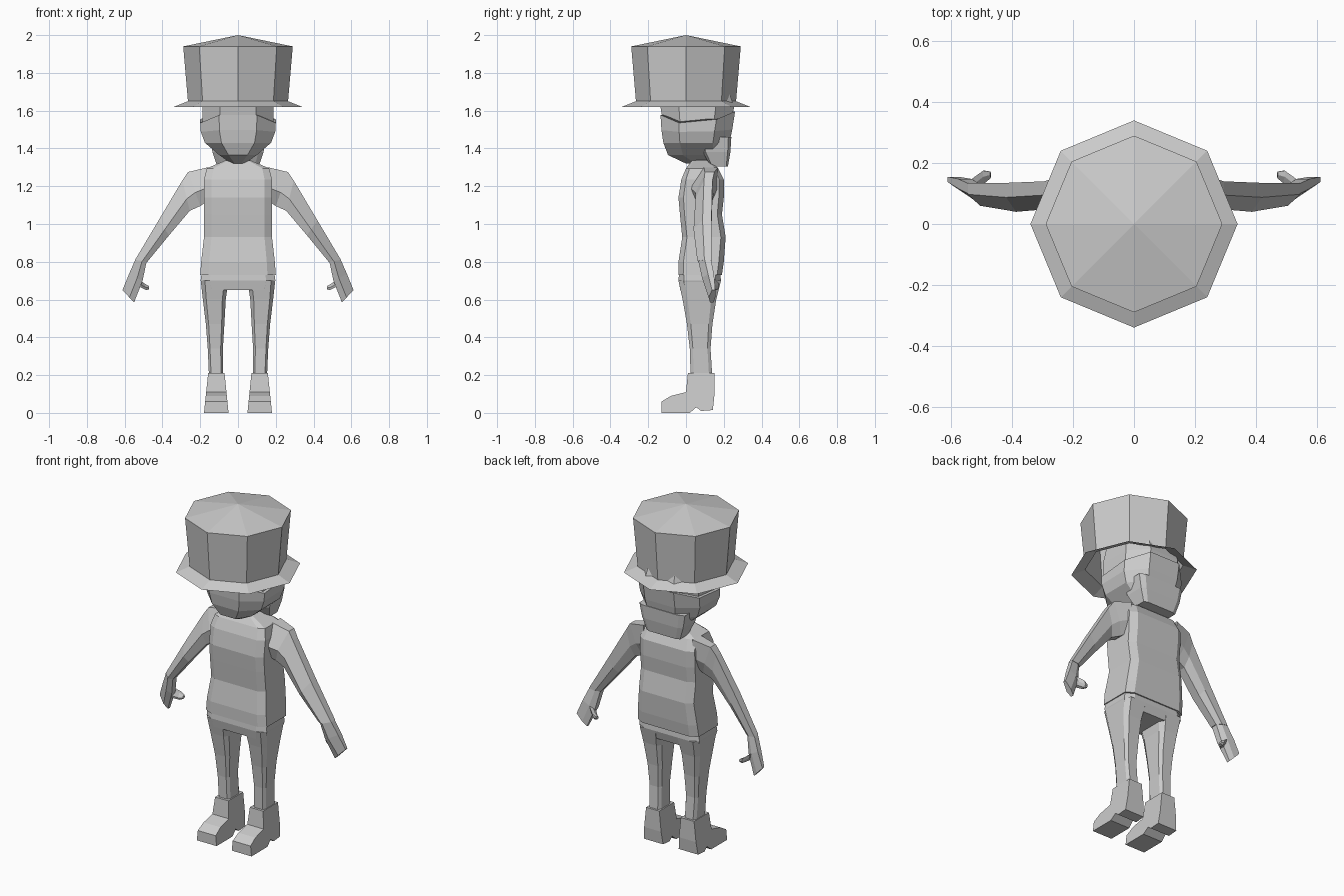
import bpy, bmesh, math

if "Cube" in bpy.data.objects:
    bpy.data.objects.remove(bpy.data.objects["Cube"])

grey = bpy.data.materials.new("plain grey")
grey.diffuse_color = (0.6, 0.6, 0.6, 1)
grey.use_nodes = True
grey.node_tree.nodes["Principled BSDF"].inputs["Base Color"].default_value = grey.diffuse_color


def make(name, rings, caps=(True, True), mirror=False):
    """Skin a list of equal-length point rings; optionally mirror in x."""
    bm = bmesh.new()
    vs = [[bm.verts.new(p) for p in r] for r in rings]
    n = len(rings[0])
    for a, b in zip(vs, vs[1:]):
        for i in range(n):
            j = (i + 1) % n
            bm.faces.new((a[i], a[j], b[j], b[i]))
    for k, r in ((0, vs[0]), (1, vs[-1])):
        if caps[k]:
            bm.faces.new(r)
    bmesh.ops.remove_doubles(bm, verts=bm.verts, dist=0.0005)
    bmesh.ops.recalc_face_normals(bm, faces=bm.faces)
    me = bpy.data.meshes.new(name)
    bm.to_mesh(me)
    bm.free()
    me.materials.append(grey)
    ob = bpy.data.objects.new(name, me)
    bpy.context.collection.objects.link(ob)
    if mirror:
        ob.modifiers.new("Mirror", 'MIRROR')
    return ob


def ring(z, x0, x1, y0, y1, c):
    """Horizontal rectangle with cut corners (c = share of half size)."""
    dx, dy = (x1 - x0) / 2 * c, (y1 - y0) / 2 * c
    return [(x0 + dx, y0, z), (x1 - dx, y0, z), (x1, y0 + dy, z), (x1, y1 - dy, z),
            (x1 - dx, y1, z), (x0 + dx, y1, z), (x0, y1 - dy, z), (x0, y0 + dy, z)]


def column(name, rows, c, caps=(True, True)):
    """Centred loft from rows of z, half width, front y, back y."""
    return make(name, [ring(z, -w, w, f, b, c) for z, w, f, b in rows], caps)


def limb(name, rows):
    """Loft from rows of outer x,z, inner x,z, front y, back y."""
    shape = [(0, .5), (0, 1), (.6, 1), (1, .75), (1, .2), (.6, 0)]
    return make(name, [[(ox + (ix - ox) * t, f + (b - f) * s, oz + (iz - oz) * t)
                        for t, s in shape] for ox, oz, ix, iz, f, b in rows], mirror=True)


# Hat: eight-sided turned shape, open below
def octagon(r, z):
    return [(r * math.cos(i * math.pi / 4), r * math.sin(i * math.pi / 4), z) for i in range(8)]


make("hat", [octagon(r, z) for r, z in
             ((.34, 1.62), (.265, 1.65), (.29, 1.94), (0, 2.0))], (False, False))

# Head, with a shell of beard and hair around the lower half
column("head", [(1.36, .09, -.08, .2), (1.43, .165, -.11, .22), (1.53, .188, -.12, .235),
                (1.62, .188, -.135, .255), (1.72, .17, -.11, .22)], .5)
shell = [ring(z, -w, w, f, b, .5) for z, w, f, b in
         ((1.32, .035, .0, .2), (1.365, .10, -.095, .22), (1.43, .175, -.12, .23),
          (1.5, .197, -.13, .245), (1.56, .2, -.135, .26))]
shell[-1] = [(x, y, 1.505 + .45 * abs(y - .04) ** 1.05) for x, y, z in shell[-1]]
shell[-2] = [(x, y, 1.48 + .1 * abs(y - .04)) for x, y, z in shell[-2]]
make("beard_and_hair", shell)
column("back_hair", [(1.305, .11, .13, .222), (1.38, .135, .09, .235),
                     (1.46, .15, .08, .24)], .2)

# Neck and jacket
column("neck", [(1.27, .07, .03, .14), (1.37, .06, .03, .13)], .5)
column("jacket", [(.73, .2, -.04, .19), (.8, .195, -.04, .2), (.93, .18, -.02, .21),
                  (1.05, .18, -.032, .19), (1.14, .18, -.04, .2), (1.235, .18, -.025, .2),
                  (1.295, .165, .0, .17), (1.335, .07, .03, .13)], .22)

# Trousers
column("trouser_seat", [(.76, .19, -.035, .18), (.70, .198, -.04, .185),
                        (.65, .185, -.03, .17)], .25)
make("trouser_legs", [ring(z, a, b, f, k, .3) for z, a, b, f, k in
                      ((.70, .05, .197, -.04, .185), (.60, .065, .186, -.018, .16),
                       (.47, .072, .17, .005, .14), (.34, .08, .16, .02, .13),
                       (.18, .078, .153, .025, .14))], mirror=True)

# Boots: side profile given width, narrower at the ankle
profile = [(.01, .21), (.15, .21), (.15, .09), (.142, .015), (.08, .01), (.055, .03),
           (.02, .0), (-.13, .0), (-.13, .06), (-.08, .09), (.0, .11)]
make("boots", [[(.05 + .1 * z, y, z) for y, z in profile],
               [(.18 - .105 * z, y, z) for y, z in profile]], mirror=True)

# Sleeves, hands and thumbs
limb("sleeves", [(.16, 1.30, .165, 1.12, .02, .17), (.265, 1.275, .20, 1.095, .05, .15),
                 (.295, 1.23, .255, 1.07, .05, .14), (.42, 1.02, .365, .94, .04, .135),
                 (.545, .81, .48, .80, .06, .135)])
limb("hands", [(.542, .815, .484, .80, .065, .132), (.577, .735, .505, .70, .085, .148),
               (.612, .65, .55, .585, .12, .155)])
limb("thumbs", [(.53, .71, .515, .665, .105, .15), (.495, .685, .485, .65, .135, .175),
                (.472, .672, .47, .655, .15, .172)])
